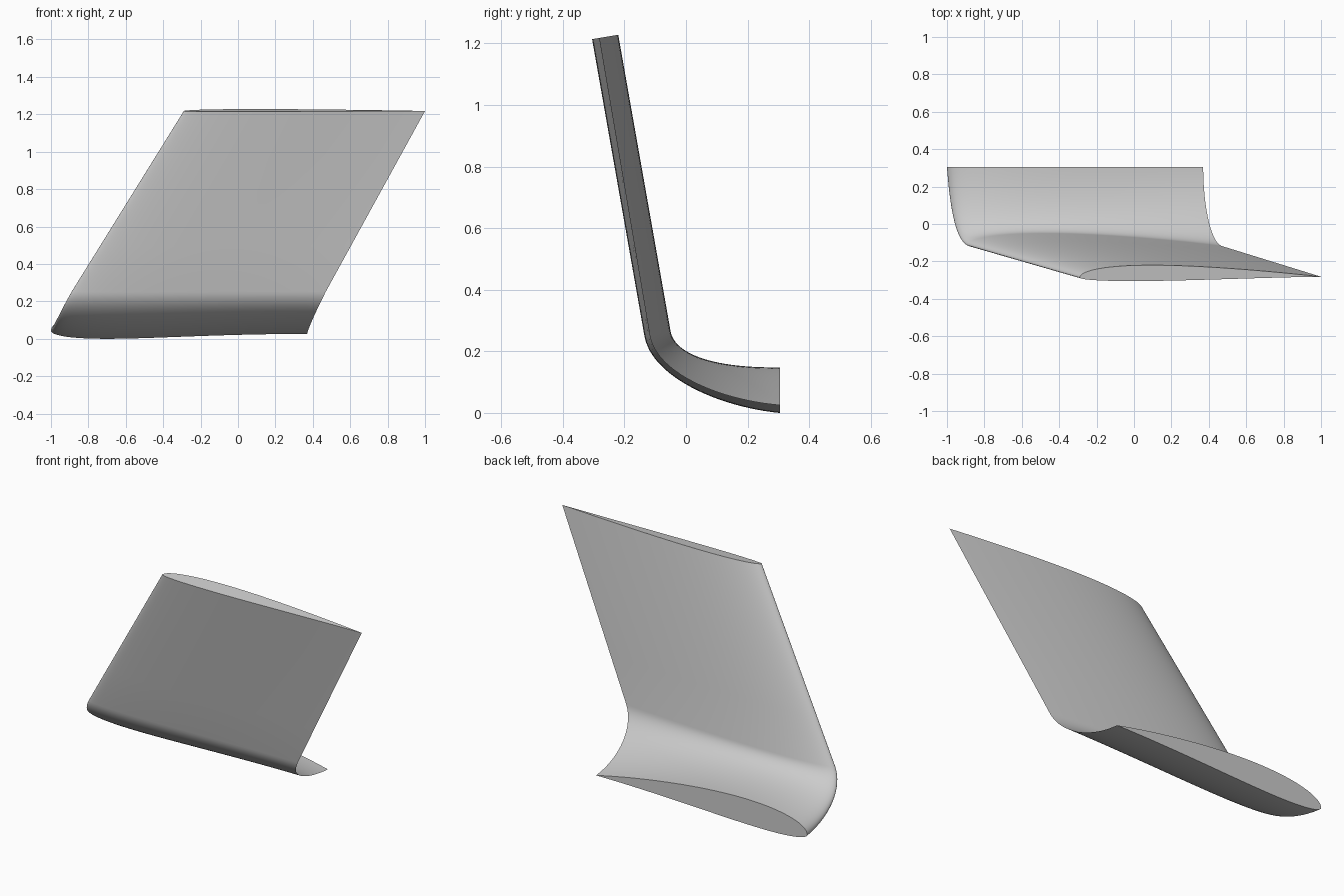
import bpy
import bmesh
import math
from mathutils import Vector

cube = bpy.data.objects.get("Cube")
if cube:
    bpy.data.objects.remove(cube)

CHORD_STEPS = 48
BEND_STEPS = 24


def bezier(points, t):
    """Point on a cubic curve with four control points."""
    a, b, c, d = (Vector(p) for p in points)
    s = 1 - t
    return a * s**3 + b * 3 * s * s * t + c * 3 * s * t * t + d * t**3


def thickness(t):
    """Wing thickness along the chord, peak close to 1."""
    return 2 * (1.4845 * math.sqrt(t) - 0.63 * t - 1.758 * t**2
                + 1.4215 * t**3 - 0.518 * t**4)


def section(outer, inner, xs, base):
    """Ring of points: inner surface from nose to tail, then outer surface back."""
    def place(t, h):
        y, z = outer.lerp(inner, h)
        return Vector((xs[0] + (xs[1] - xs[0]) * t, y, z))

    steps = [(1 - math.cos(math.pi * i / CHORD_STEPS)) / 2 for i in range(CHORD_STEPS + 1)]
    ring = []
    for t in steps:
        b = base[0] + (base[1] - base[0]) * t
        ring.append(place(t, b + (1 - b) * max(0, thickness(t))))
    for t in steps[-2:0:-1]:
        b = base[0] + (base[1] - base[0]) * t
        ring.append(place(t, b - b * 1.2 * thickness(t) * (1 - t)**0.6))
    return ring


# Bend: outer and inner surface curves as (y, z), nose and tail as x
outer_bend = [(0.305, 0.0), (0.1, 0.02), (-0.113, 0.12), (-0.135, 0.25)]
inner_bend = [(0.305, 0.148), (0.1, 0.145), (-0.036, 0.187), (-0.05, 0.265)]
edge_bend = [(-1.0, 0.37), (-0.985, 0.37), (-0.955, 0.41), (-0.888, 0.47)]
base_root, base_bend, base_tip = Vector((0.29, 0.17)), Vector((0.26, 0.2)), Vector((0.22, 0.27))

rings = []
for i in range(BEND_STEPS + 1):
    t = i / BEND_STEPS
    rings.append(section(bezier(outer_bend, t), bezier(inner_bend, t),
                         bezier(edge_bend, t), base_root.lerp(base_bend, t)))

# Straight swept blade up to the tip
tip = (Vector((-0.305, 1.214)), Vector((-0.22, 1.228)), Vector((-0.29, 1.0)))
start = [Vector(c[-1]) for c in (outer_bend, inner_bend, edge_bend)]
for i in range(1, 5):
    t = i / 4
    o, n, x = (a.lerp(b, t) for a, b in zip(start, tip))
    rings.append(section(o, n, x, base_bend.lerp(base_tip, t)))

# Skin the rings and close both ends
bm = bmesh.new()
loops = [[bm.verts.new(p) for p in ring] for ring in rings]
count = len(loops[0])
for low, high in zip(loops, loops[1:]):
    for j in range(count):
        k = (j + 1) % count
        bm.faces.new((low[j], low[k], high[k], high[j])).smooth = True
    bm.edges.get((low[CHORD_STEPS], high[CHORD_STEPS])).smooth = False
for loop in (loops[0], loops[-1]):
    cap = bm.faces.new(loop)
    cap.smooth = False
    for edge in cap.edges:
        edge.smooth = False
bmesh.ops.recalc_face_normals(bm, faces=bm.faces)

mesh = bpy.data.meshes.new("winglet")
bm.to_mesh(mesh)
bm.free()

grey = bpy.data.materials.new("light grey")
grey.use_nodes = True
color = (0.6, 0.6, 0.6, 1)
grey.diffuse_color = color
grey.node_tree.nodes["Principled BSDF"].inputs["Base Color"].default_value = color
mesh.materials.append(grey)

winglet = bpy.data.objects.new("winglet", mesh)
bpy.context.collection.objects.link(winglet)
